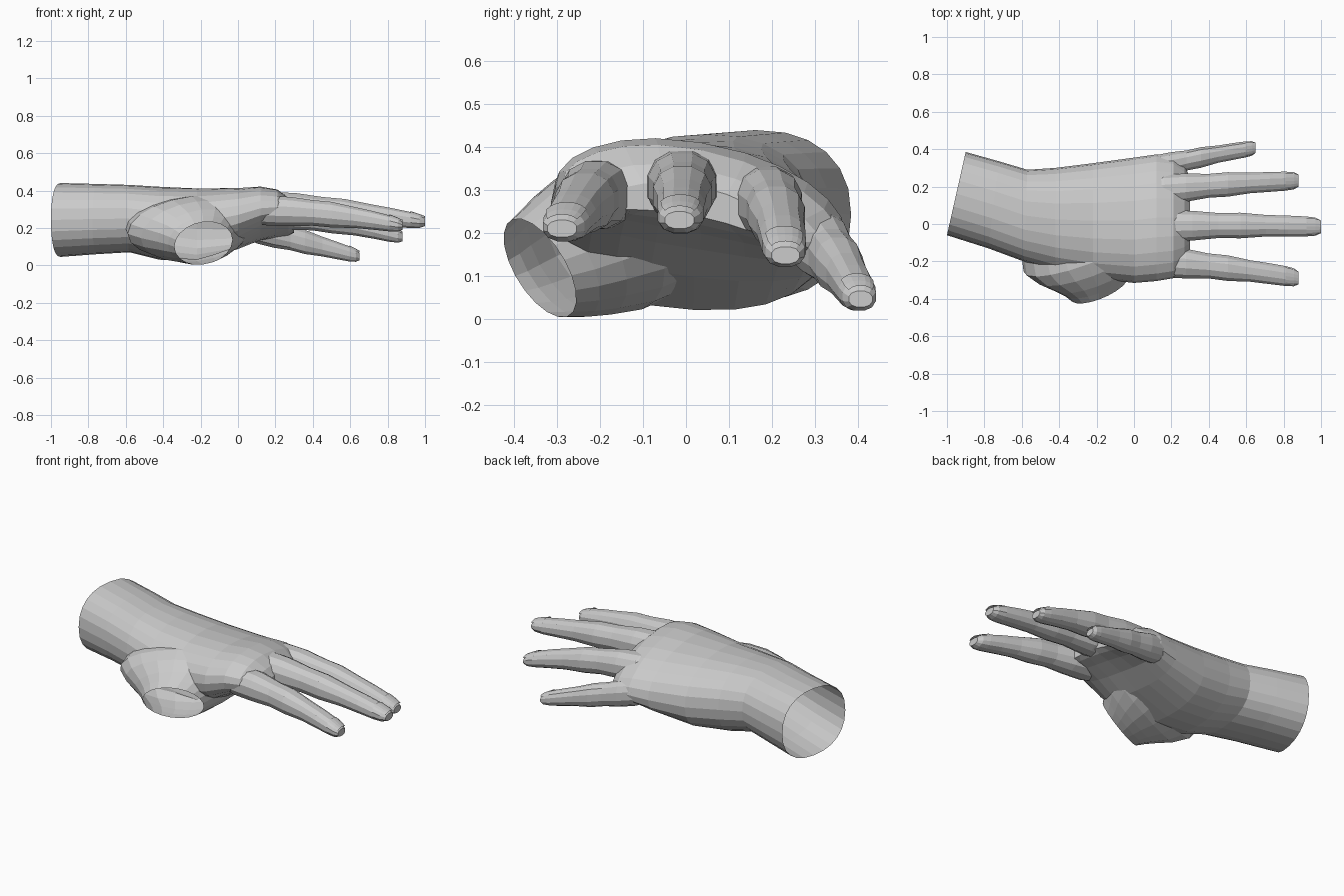
import bpy, bmesh
from math import sin, cos, pi, copysign
from mathutils import Vector

if "Cube" in bpy.data.objects:
    bpy.data.objects.remove(bpy.data.objects["Cube"])


def power(v, n=2.3):
    return copysign(abs(v) ** (2 / n), v)


def add_object(name, bm):
    bmesh.ops.recalc_face_normals(bm, faces=bm.faces)
    me = bpy.data.meshes.new(name)
    bm.to_mesh(me)
    bm.free()
    ob = bpy.data.objects.new(name, me)
    bpy.context.collection.objects.link(ob)
    return ob


def loft(name, rings, closed=True):
    # skin through equal-sized rings, capped at both ends when closed
    bm = bmesh.new()
    vs = [[bm.verts.new(p) for p in r] for r in rings]
    n = len(rings[0])
    for a, b in zip(vs, vs[1:]):
        for i in range(n if closed else n - 1):
            j = (i + 1) % n
            bm.faces.new((a[i], a[j], b[j], b[i]))
    if closed:
        bm.faces.new(vs[0])
        bm.faces.new(vs[-1])
    return add_object(name, bm)


# forearm and palm: x, y range, z range
def palm_ring(x, y0, y1, zb, zt, n=24):
    s = min(1, max(0, (x + .45) / .67))       # palm twists towards the fingers
    shear = max(0, -x - .5) * .5              # wrist is cut at a slant
    pts = []
    for i in range(n):
        t = 2 * pi * i / n
        u, v = power(cos(t)), power(sin(t))
        dy = u * (y1 - y0) / 2
        z = (zb + zt) / 2 + v * (zt - zb) / 2
        z += -.2 * s ** 1.3 * dy + .05 * s * s * (1 - u * u)
        pts.append((x + shear * dy, (y0 + y1) / 2 + dy, z))
    return pts


hand = loft("hand", [palm_ring(*s) for s in (
    (-.95, -.06, .385, .045, .44), (-.75, -.13, .335, .06, .435),
    (-.58, -.2, .29, .07, .43), (-.42, -.25, .3, .03, .42),
    (-.22, -.29, .325, .015, .405), (.0, -.315, .355, .075, .385),
    (.12, -.305, .372, .125, .375), (.21, -.29, .36, .15, .345),
    (.27, -.25, .31, .17, .3), (.3, -.2, .25, .19, .26))])

# thumb base ending in a slanted cut: offset from cut plane, x range, z range
A, B, C = -.195, .435, -.55


def thumb_ring(off, x0, x1, z0, z1, n=20):
    pts = []
    for i in range(n):
        t = 2 * pi * i / n
        px = (x0 + x1) / 2 + (x1 - x0) / 2 * cos(t)
        pz = (z0 + z1) / 2 + (z1 - z0) / 2 * sin(t) + .06 * (x1 - x0) * cos(t)
        pts.append((px, A + B * px + C * pz + off, pz))
    return pts


thumb = loft("thumb_base", [thumb_ring(*r) for r in (
    (0, -.34, -.03, .005, .232), (.05, -.375, 0, .005, .262),
    (.11, -.43, .04, .01, .298), (.2, -.52, .08, .022, .342),
    (.29, -.59, .1, .05, .37), (.38, -.6, .06, .1, .37))])

# fingers share one profile (position, width, height) along a bent path
profile = [(0, .65, .6), (.16, 1, .95), (.3, .94, .95), (.44, .79, .83),
           (.56, .81, .83), (.7, .68, .68), (.82, .66, .6), (.92, .63, .52),
           (.97, .57, .42), (1, .4, .24)]


def finger_rings(p0, pm, p1, w, h, rows, angles, lift=0):
    p0, pm, p1 = Vector(p0), Vector(pm), Vector(p1)
    ctrl = 2 * pm - (p0 + p1) / 2
    rings = []
    for t, kw, kh in rows:
        c = p0 * (1 - t) ** 2 + ctrl * 2 * t * (1 - t) + p1 * t * t
        rings.append([c + Vector((0, (kw * w + lift / 4) * power(cos(a)),
                                  lift + kh * h * power(sin(a))))
                      for a in angles])
    return rings


fingers = {
    "index": ((.02, -.19, .29), (.45, -.23, .276), (.88, -.289, .21), .087, .085),
    "middle": ((.02, -.015, .32), (.51, -.008, .292), (1, -.015, .23), .087, .085),
    "ring": ((.02, .17, .28), (.45, .208, .248), (.88, .232, .148), .083, .085),
    "little": ((.0, .27, .215), (.32, .348, .135), (.65, .407, .046), .07, .08)}
around = [2 * pi * (i + .5) / 12 for i in range(12)]
over = [pi * (.2 + .1 * i) for i in range(7)]
nail_rows = profile[-3:-1] + [(1, .46, .34)]

parts = [thumb]
for k, f in fingers.items():
    parts.append(loft(k + "_finger", finger_rings(*f, profile, around)))
    # fingernail: thin curved plate over the fingertip
    loft(k + "_nail", finger_rings(*f, nail_rows, over, .004), closed=False)

# fuse everything into one skin
for p in parts:
    m = hand.modifiers.new(p.name, 'BOOLEAN')
    m.operation, m.solver, m.object = 'UNION', 'EXACT', p
dg = bpy.context.evaluated_depsgraph_get()
skin = bpy.data.meshes.new_from_object(hand.evaluated_get(dg))
hand.modifiers.clear()
hand.data = skin
for p in parts:
    bpy.data.objects.remove(p)

# open the wrist and the thumb cut
bm = bmesh.new()
bm.from_mesh(skin)
bm.normal_update()
cut_n = Vector((B, -1, C)).normalized()
caps = []
for f in bm.faces:
    c = f.calc_center_median()
    on_cut = abs(A + B * c.x + C * c.z - c.y) < .004
    if (on_cut and f.normal.dot(cut_n) > .98) or (c.x < -.9 and f.normal.x < -.9):
        caps.append(f)
bmesh.ops.delete(bm, geom=caps, context='FACES')
bm.to_mesh(skin)
bm.free()
